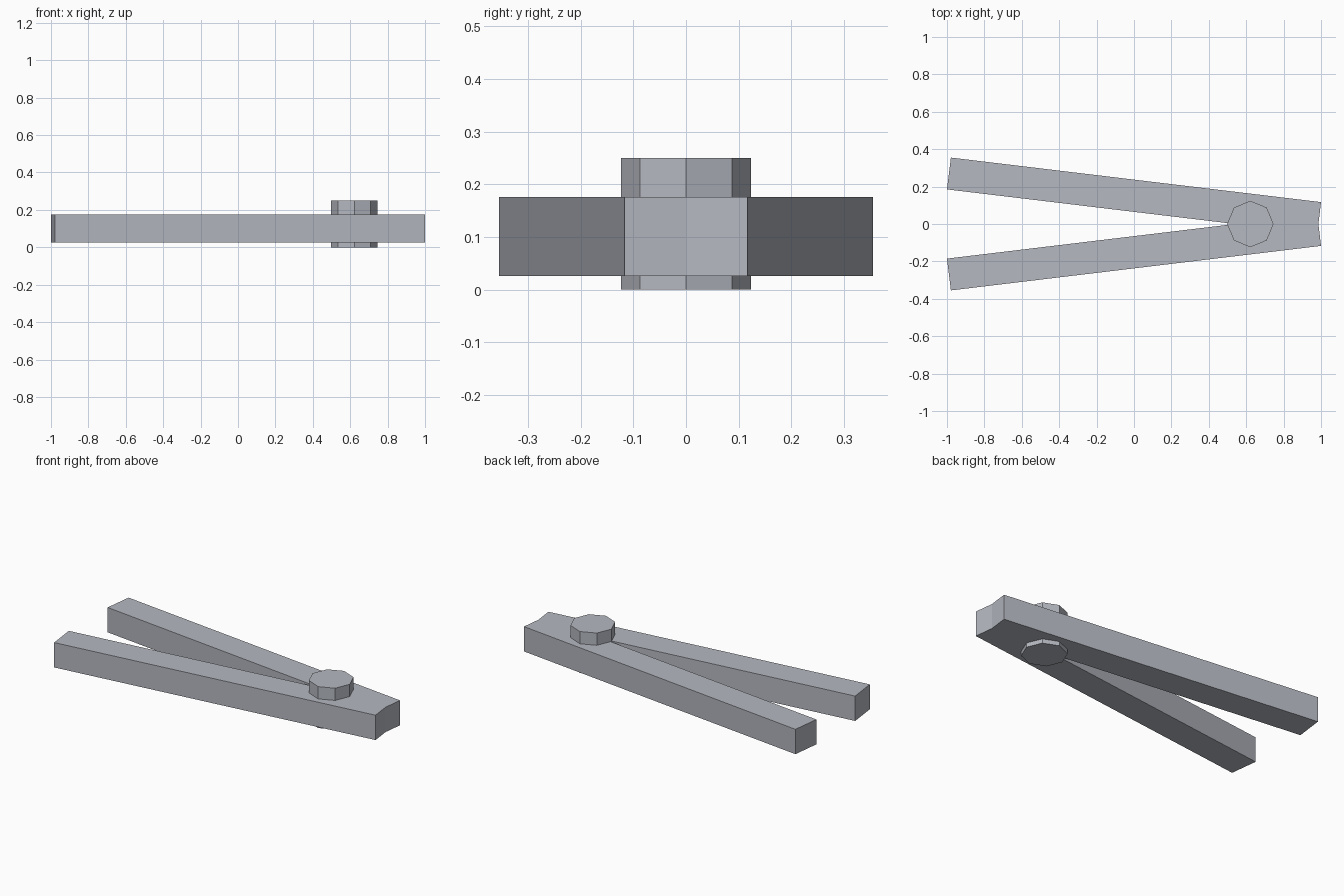
import bpy
import bmesh
import math

if "Cube" in bpy.data.objects:
    bpy.data.objects.remove(bpy.data.objects["Cube"])

STEEL = bpy.data.materials.new("steel grey")
STEEL.diffuse_color = (0.46, 0.48, 0.53, 1)
STEEL.use_nodes = True
STEEL.node_tree.nodes["Principled BSDF"].inputs["Base Color"].default_value = STEEL.diffuse_color


def prism(name, outline, z0, z1):
    """Extrude a counter-clockwise outline from z0 up to z1."""
    bm = bmesh.new()
    base = bm.faces.new([bm.verts.new((x, y, z0)) for x, y in outline])
    top = bmesh.ops.extrude_face_region(bm, geom=[base], use_keep_orig=True)
    verts = [v for v in top["geom"] if isinstance(v, bmesh.types.BMVert)]
    bmesh.ops.translate(bm, verts=verts, vec=(0, 0, z1 - z0))
    bmesh.ops.recalc_face_normals(bm, faces=bm.faces)
    mesh = bpy.data.meshes.new(name)
    bm.to_mesh(mesh)
    bm.free()
    mesh.materials.append(STEEL)
    obj = bpy.data.objects.new(name, mesh)
    bpy.context.collection.objects.link(obj)
    return obj


# Two crossed straight arms, merged into one V with a notched end
upper = [(0.986, 0), (1, 0.117), (-0.979, 0.355), (-1, 0.185), (0.54, 0)]
lower = [(x, -y) for x, y in upper[-2:0:-1]]
prism("crossed_arms", upper + lower, 0.026, 0.176)

# Eight-sided pivot bolt through the crossing
ring = [(0.622 + 0.124 * math.cos(i * math.pi / 4),
         0.124 * math.sin(i * math.pi / 4)) for i in range(8)]
prism("pivot_bolt", ring, 0, 0.25)
